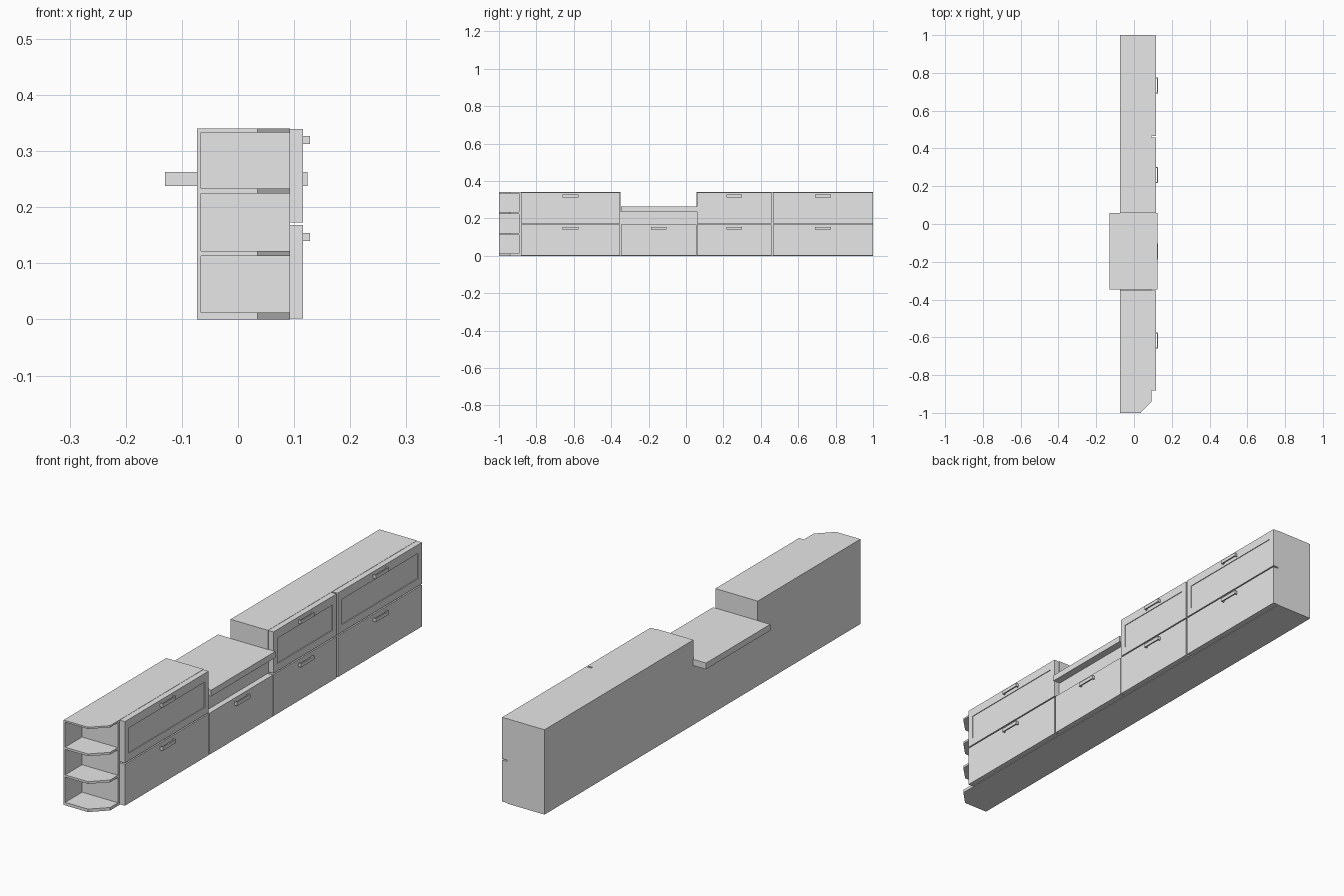
import bpy
import bmesh

if "Cube" in bpy.data.objects:
    bpy.data.objects.remove(bpy.data.objects["Cube"])

grey = bpy.data.materials.new("plain grey")
grey.diffuse_color = (0.8, 0.8, 0.8, 1)
grey.use_nodes = True
grey.node_tree.nodes["Principled BSDF"].inputs["Base Color"].default_value = grey.diffuse_color

BACK, FRONT, DOOR = -0.073, 0.093, 0.116   # depth planes along x
TOP = 0.34


def finish(name, bm):
    bmesh.ops.recalc_face_normals(bm, faces=bm.faces[:])
    mesh = bpy.data.meshes.new(name)
    bm.to_mesh(mesh)
    bm.free()
    mesh.materials.append(grey)
    obj = bpy.data.objects.new(name, mesh)
    bpy.context.collection.objects.link(obj)
    return obj


def box_bm(x0, x1, y0, y1, z0, z1):
    bm = bmesh.new()
    bmesh.ops.create_cube(bm, size=1)
    for v in bm.verts:
        v.co.x = x1 if v.co.x > 0 else x0
        v.co.y = y1 if v.co.y > 0 else y0
        v.co.z = z1 if v.co.z > 0 else z0
    return bm


def box(name, *dims):
    return finish(name, box_bm(*dims))


def prism(name, outline, axis, lo, hi):
    """Extrude a 2D (x, other) outline along y or z."""
    bm = bmesh.new()
    def place(a, b, t):
        return (a, b, t) if axis == "z" else (a, t, b)
    low = [bm.verts.new(place(a, b, lo)) for a, b in outline]
    high = [bm.verts.new(place(a, b, hi)) for a, b in outline]
    bm.faces.new(low)
    bm.faces.new(high)
    for i in range(len(low)):
        j = (i + 1) % len(low)
        bm.faces.new((low[i], low[j], high[j], high[i]))
    return finish(name, bm)


def panel_door(name, y0, y1, z0, z1):
    """Door with a shallow recessed panel in its face."""
    bm = box_bm(FRONT, DOOR, y0, y1, z0, z1)
    bm.normal_update()
    face = max(bm.faces, key=lambda f: f.calc_center_median().x)
    bmesh.ops.inset_individual(bm, faces=[face], thickness=0.034)
    mid = (z0 + z1) / 2
    for v in face.verts:
        v.co.z = z1 - 0.035 if v.co.z > mid else z0 + 0.03
    inner = bmesh.ops.extrude_discrete_faces(bm, faces=[face])["faces"][0]
    for v in inner.verts:
        v.co.x -= 0.003
    finish(name, bm)


def handle(name, yc, zc):
    """Bracket handle: a bar with two feet."""
    h, t, out = 0.042, 0.005, 0.128
    outline = [(DOOR, yc - h), (out, yc - h), (out, yc + h), (DOOR, yc + h),
               (DOOR, yc + h - t), (out - t, yc + h - t),
               (out - t, yc - h + t), (DOOR, yc - h + t)]
    prism(name, outline, "z", zc - 0.007, zc + 0.007)


# cabinets: name, carcass y range, door y range, tall or low
units = [
    ("left", -0.885, -0.350, -0.882, -0.352, True),
    ("sink", -0.350, 0.057, -0.347, 0.055, False),
    ("centre", 0.057, 0.462, 0.059, 0.458, True),
    ("right", 0.462, 1.0, 0.466, 0.999, True),
]
for name, c0, c1, d0, d1, tall in units:
    box(name + "_carcass", BACK, FRONT, c0, c1, 0, TOP if tall else 0.238)
    box(name + "_lower_door", FRONT, DOOR, d0, d1, 0.002, 0.168)
    yc = (d0 + d1) / 2
    handle(name + "_lower_handle", yc, 0.147)
    if tall:
        panel_door(name + "_upper_door", d0, d1, 0.173, 0.339)
        handle(name + "_upper_handle", yc, 0.320)

# overhanging low worktop
box("worktop", -0.13, 0.124, -0.348, 0.059, 0.238, 0.263)

# open end shelves with a chamfered corner
box("shelf_back", BACK, -0.066, -1.0, -0.893, 0, TOP)
box("shelf_side", BACK, FRONT, -0.893, -0.885, 0, TOP)
shelf = [(BACK, -1), (0.035, -1), (FRONT, -0.942), (FRONT, -0.893), (BACK, -0.893)]
levels = [(0, 0.012), (0.113, 0.122), (0.224, 0.233), (0.333, TOP)]
for i, (z0, z1) in enumerate(levels):
    prism("end_shelf_%d" % (i + 1), shelf, "z", z0, z1)
